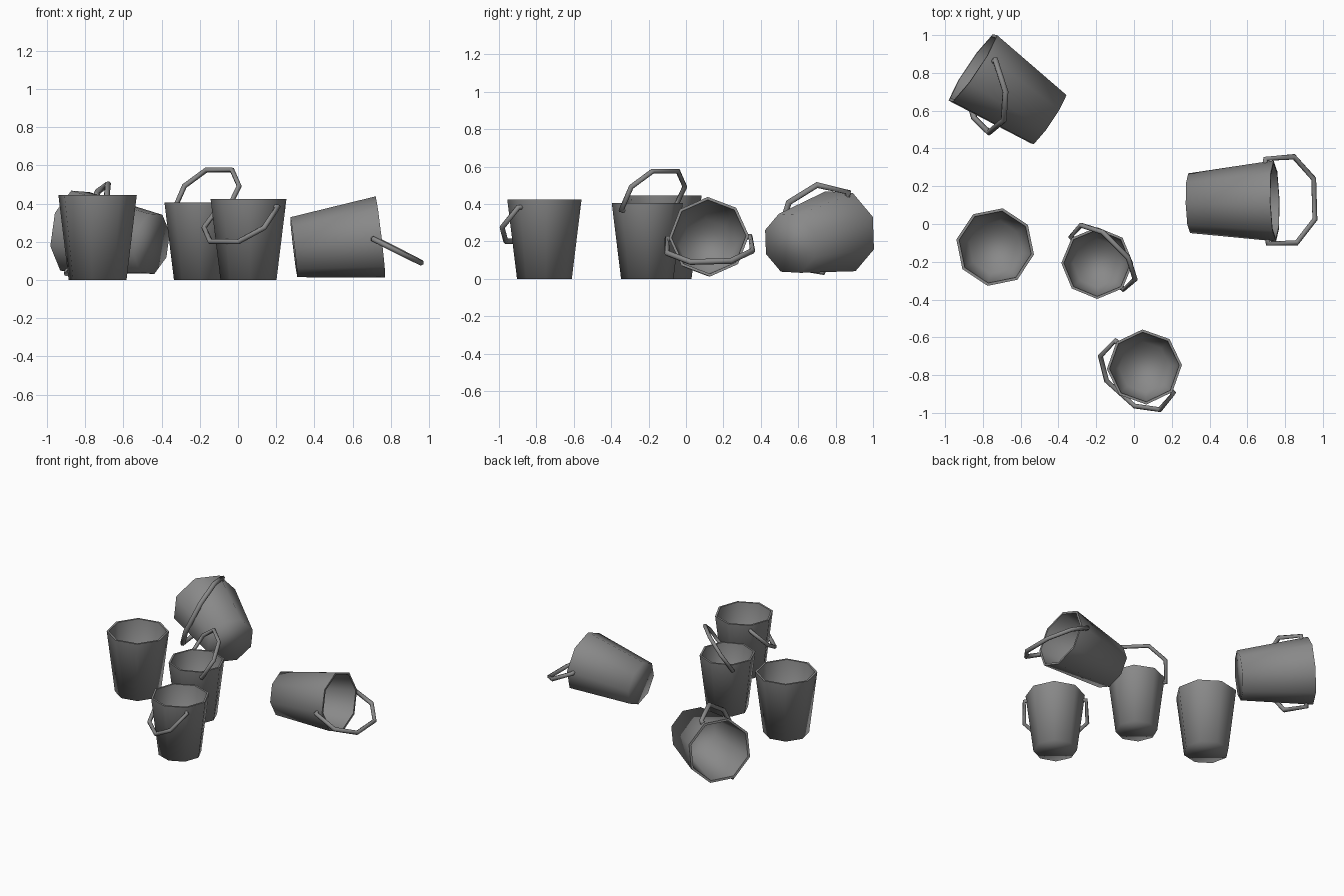
import bpy, bmesh
from math import radians, sin, cos, pi
from mathutils import Matrix, Vector

if "Cube" in bpy.data.objects:
    bpy.data.objects.remove(bpy.data.objects["Cube"])

SIDES = 8
# Profile (radius, height) for a bucket of height 1: outside, rim, inside
PROFILE = [(0.346, 0), (0.469, 1), (0.435, 1), (0.318, 0.03)]
# Handle outline (half width, reach from the pivots)
HANDLE = [(0.44, 0), (0.49, 0.0), (0.50, 0.37), (0.235, 0.618)]
PIVOT = 0.905

GREY = bpy.data.materials.new("dark_grey")
GREY.diffuse_color = (0.25, 0.25, 0.25, 1)
GREY.use_nodes = True
GREY.node_tree.nodes["Principled BSDF"].inputs["Base Color"].default_value = GREY.diffuse_color


def make_bucket(name, matrix):
    bm = bmesh.new()
    rings = [[bm.verts.new((r * cos(2 * pi * i / SIDES), r * sin(2 * pi * i / SIDES), z))
              for i in range(SIDES)] for r, z in PROFILE]
    for a, b in zip(rings, rings[1:]):
        for i in range(SIDES):
            j = (i + 1) % SIDES
            bm.faces.new((a[i], a[j], b[j], b[i]))
    bm.faces.new(rings[0][::-1])
    bm.faces.new(rings[-1])
    # Smooth everywhere, with a crisp rim
    for f in bm.faces:
        f.smooth = True
    for e in bm.edges:
        e.smooth = not all(v.co.z > 0.99 for v in e.verts)
    me = bpy.data.meshes.new(name)
    bm.to_mesh(me)
    bm.free()
    me.materials.append(GREY)
    ob = bpy.data.objects.new(name, me)
    bpy.context.collection.objects.link(ob)
    ob.matrix_world = matrix


def make_handle(name, matrix, lean):
    # Mirrored outline swung about the pivots by the lean angle
    outline = [(-x, h) for x, h in HANDLE] + HANDLE[::-1]
    cu = bpy.data.curves.new(name, 'CURVE')
    cu.dimensions = '3D'
    cu.bevel_depth = 0.034
    cu.bevel_resolution = 1
    cu.use_fill_caps = True
    sp = cu.splines.new('POLY')
    sp.points.add(len(outline) - 1)
    for p, (x, h) in zip(sp.points, outline):
        p.co = (x, h * sin(lean), PIVOT + h * cos(lean), 1)
    cu.materials.append(GREY)
    ob = bpy.data.objects.new(name, cu)
    bpy.context.collection.objects.link(ob)
    ob.matrix_world = matrix


def placement(base, axis, pivot, size):
    z = Vector(axis).normalized()
    y = z.cross(Vector(pivot)).normalized()
    x = y.cross(z)
    rot = Matrix((x, y, z)).transposed().to_4x4()
    return Matrix.Translation(base) @ rot @ Matrix.Scale(size, 4)


def flat(deg):
    return (cos(radians(deg)), sin(radians(deg)), 0)


# Direction of the pivot line on the rolled back bucket
roll = radians(65)
back_pivot = -(Vector((0.56, 0.83, 0)) * cos(roll) + Vector((0, 0, 1)) * sin(roll))

# name, base centre, axis, pivot direction, height, handle lean (None = no handle)
BUCKETS = [
    ("left_bucket", (-0.735, -0.122, 0), (0, 0, 1), flat(-11), 0.446, None),
    ("middle_bucket", (-0.195, -0.207, 0), (0, 0, 1), flat(-45), 0.405, 33),
    ("front_bucket", (0.055, -0.757, 0), (0, 0, 1), flat(138), 0.424, 134),
    ("right_fallen_bucket", (0.292, 0.11, 0.172), (0.45, 0.012, 0.053), (0, -1, -0.03), 0.457, 33.5),
    ("back_fallen_bucket", (-0.4525, 0.555, 0.19), (-0.4025, 0.2725, 0.065), back_pivot, 0.488, 137),
]
for name, base, axis, pivot, size, lean in BUCKETS:
    m = placement(base, axis, pivot, size)
    make_bucket(name, m)
    if lean is not None:
        make_handle(name.replace("bucket", "handle"), m, radians(lean))
